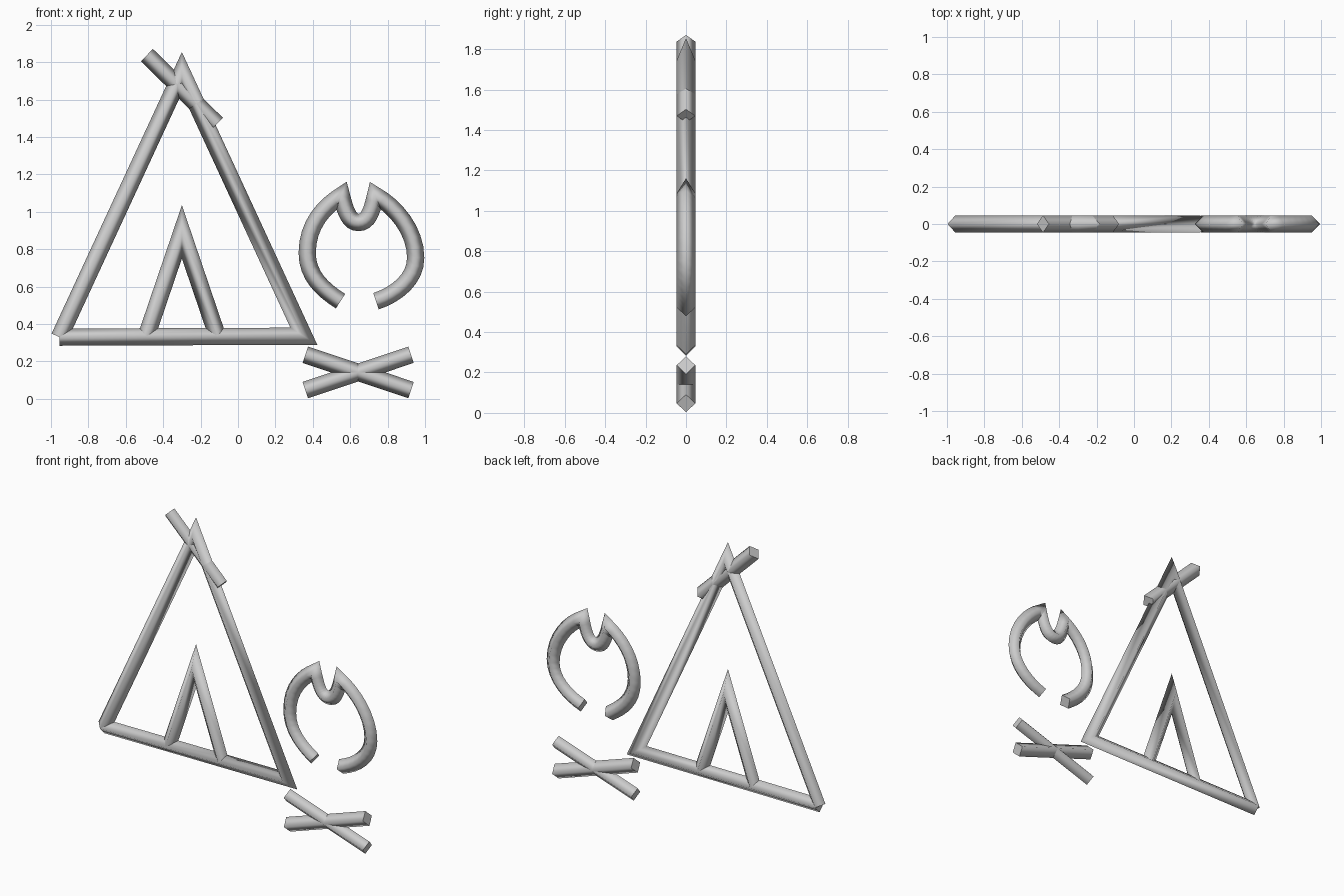
import bpy
import math

if "Cube" in bpy.data.objects:
    bpy.data.objects.remove(bpy.data.objects["Cube"])

RADIUS = 0.046

grey = bpy.data.materials.new("light grey")
grey.diffuse_color = (0.6, 0.6, 0.6, 1)
grey.use_nodes = True
grey.node_tree.nodes["Principled BSDF"].inputs["Base Color"].default_value = grey.diffuse_color


def make_tube(name):
    """Flat curve standing upright, swept with a four-sided diamond section."""
    cu = bpy.data.curves.new(name, 'CURVE')
    cu.dimensions = '2D'
    cu.fill_mode = 'NONE'
    cu.bevel_depth = RADIUS
    cu.bevel_resolution = 0
    cu.use_fill_caps = True
    cu.resolution_u = 8
    cu.materials.append(grey)
    ob = bpy.data.objects.new(name, cu)
    ob.rotation_euler = (math.pi / 2, 0, 0)
    bpy.context.collection.objects.link(ob)
    return cu


def finish(name):
    """Turn the swept curve into a mesh."""
    ob = bpy.data.objects[name]
    bpy.ops.object.select_all(action='DESELECT')
    ob.select_set(True)
    bpy.context.view_layer.objects.active = ob
    bpy.ops.object.convert(target='MESH')


def poly_tube(name, points):
    sp = make_tube(name).splines.new('POLY')
    sp.points.add(len(points) - 1)
    for p, (x, z) in zip(sp.points, points):
        p.co = (x, z, 0, 1)
    sp.use_smooth = True
    finish(name)


def bezier_tube(name, knots):
    """Each knot is (left handle, point, right handle)."""
    sp = make_tube(name).splines.new('BEZIER')
    sp.bezier_points.add(len(knots) - 1)
    for b, (left, co, right) in zip(sp.bezier_points, knots):
        b.handle_left_type = b.handle_right_type = 'FREE'
        b.co = (*co, 0)
        b.handle_left = (*left, 0)
        b.handle_right = (*right, 0)
    sp.use_smooth = True
    finish(name)


# Tent outline: floor, right side, left side as one bent bar
poly_tube("tent_frame", [(-0.955, 0.33), (0.352, 0.335), (-0.30, 1.745), (-0.955, 0.33)])

# Tent door
poly_tube("tent_door", [(-0.49, 0.335), (-0.30, 0.893), (-0.11, 0.335)])

# Pole crossing the peak
poly_tube("peak_pole", [(-0.487, 1.838), (-0.113, 1.47)])

# Crossed fire logs
poly_tube("fire_log_a", [(0.36, 0.236), (0.925, 0.047)])
poly_tube("fire_log_b", [(0.36, 0.047), (0.925, 0.236)])

# Flame outline with two tips and a dip between them
bezier_tube("flame", [
    ((0.60, 0.48), (0.548, 0.522), (0.45, 0.585)),
    ((0.37, 0.66), (0.37, 0.78), (0.37, 0.93)),
    ((0.46, 1.03), (0.553, 1.087), (0.575, 1.00)),
    ((0.595, 0.943), (0.645, 0.943), (0.695, 0.943)),
    ((0.715, 1.00), (0.735, 1.087), (0.84, 1.03)),
    ((0.95, 0.90), (0.95, 0.755), (0.95, 0.64)),
    ((0.85, 0.56), (0.738, 0.522), (0.70, 0.51)),
])
